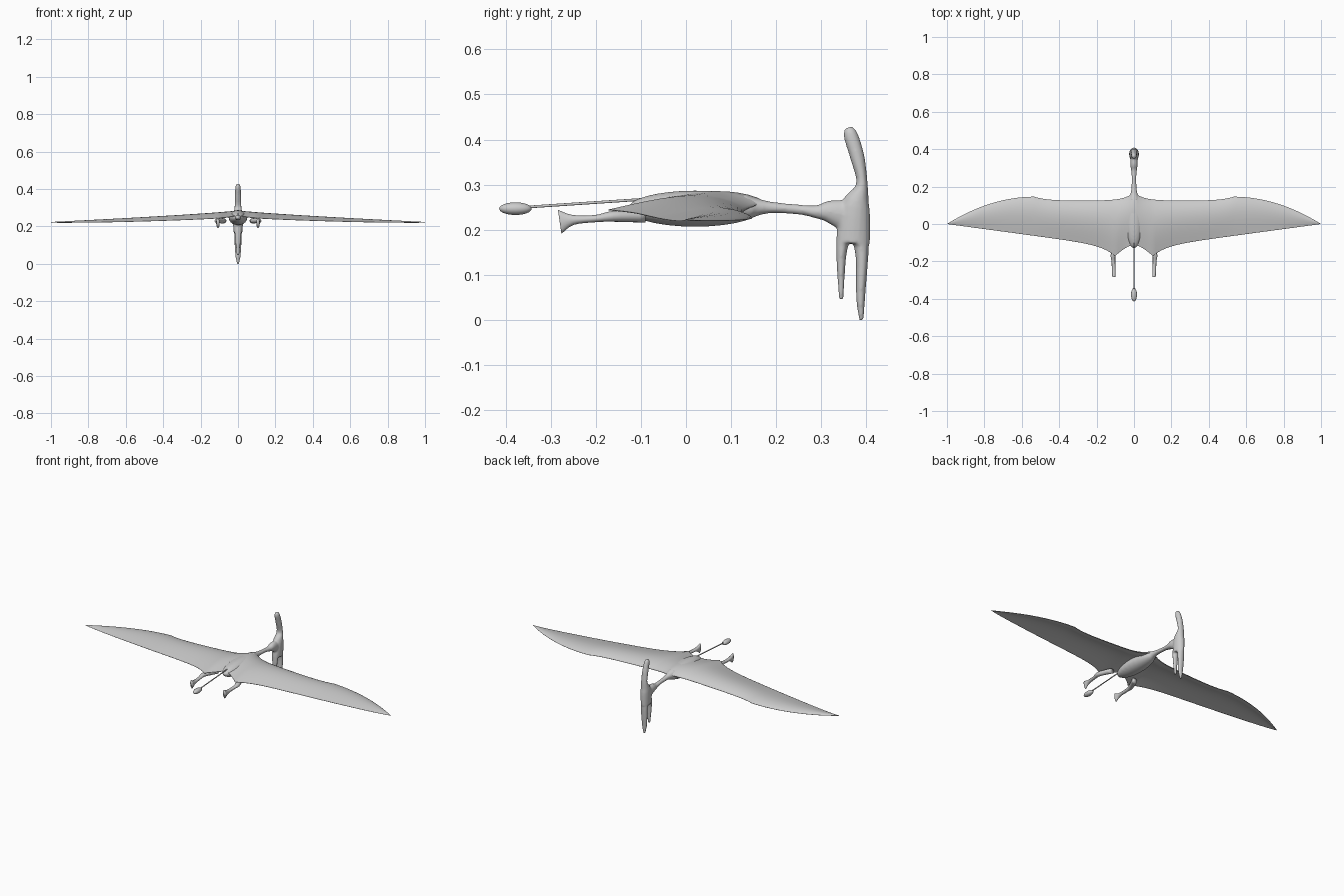
import bpy, bmesh, math
from mathutils import Vector, Matrix

default_cube = bpy.data.objects.get("Cube")
if default_cube:
    bpy.data.objects.remove(default_cube, do_unlink=True)

grey = bpy.data.materials.new("light_grey")
grey.use_nodes = True
grey.diffuse_color = (0.6, 0.6, 0.6, 1)
grey.node_tree.nodes["Principled BSDF"].inputs["Base Color"].default_value = grey.diffuse_color


def loft(bm, rings):
    """Skin a list of point rings and close both ends."""
    loops = [[bm.verts.new(point) for point in ring] for ring in rings]
    for near, far in zip(loops, loops[1:]):
        for i in range(len(near)):
            bm.faces.new((near[i - 1], near[i], far[i], far[i - 1]))
    bm.faces.new(loops[0])
    bm.faces.new(loops[-1])


def smooth_path(keys, steps=4):
    """Pass a smooth spline through the keys, radii included."""
    keys = [Vector(key) for key in keys]
    padded = [keys[0]] + keys + [keys[-1]]
    path = []
    for before, start, end, after in zip(padded, padded[1:], padded[2:], padded[3:]):
        for step in range(steps):
            t = step / steps
            slope_in, slope_out = (end - before) / 2, (after - start) / 2
            blend = t * t * (3 - 2 * t)
            path.append(start.lerp(end, blend)
                        + slope_in * t * (1 - t) ** 2 - slope_out * t * t * (1 - t))
    return path + [keys[-1]]


def tube(bm, keys, sides=16):
    """Elliptical tube; each key is x, y, z, half width, half depth."""
    path = smooth_path(keys)
    centres = [Vector(key[:3]) for key in path]
    across = Vector((1, 0, 0))
    rings = []
    for i, (centre, key) in enumerate(zip(centres, path)):
        along = centres[min(i + 1, len(path) - 1)] - centres[max(i - 1, 0)]
        along.x = 0
        upright = along.normalized().cross(across)
        ring = []
        for side in range(sides):
            angle = math.tau * side / sides
            ring.append(centre + across * key[3] * math.cos(angle)
                        + upright * key[4] * math.sin(angle))
        rings.append(ring)
    loft(bm, rings)


def central_tube(bm, keys):
    """Tube on the middle plane; each key is y, z, half width, half depth."""
    tube(bm, [(0, *key) for key in keys])


def ellipsoid(bm, centre, radii):
    placement = Matrix.Translation(centre) @ Matrix.Diagonal((*radii, 1))
    bmesh.ops.create_uvsphere(bm, u_segments=24, v_segments=16, radius=1, matrix=placement)


def finish(name, bm, mirror=False):
    """Turn the bmesh into a smooth grey object, optionally mirrored."""
    bmesh.ops.recalc_face_normals(bm, faces=bm.faces)
    for face in bm.faces:
        face.smooth = True
    mesh = bpy.data.meshes.new(name)
    bm.to_mesh(mesh)
    bm.free()
    mesh.materials.append(grey)
    part = bpy.data.objects.new(name, mesh)
    bpy.context.collection.objects.link(part)
    if mirror:
        part.modifiers.new("mirror", 'MIRROR')
    return part


# Body, neck, head crest and both jaws, fused into one skin
bm = bmesh.new()
ellipsoid(bm, (0, 0.02, 0.247), (0.05, 0.15, 0.04))
neck = [(0.13, 0.25, 0.03, 0.03), (0.18, 0.25, 0.015, 0.014), (0.25, 0.245, 0.012, 0.011),
        (0.29, 0.24, 0.016, 0.015), (0.32, 0.24, 0.02, 0.026), (0.36, 0.23, 0.02, 0.036)]
crest_and_skull = [(0.36, 0.427, 0.008, 0.008), (0.365, 0.41, 0.014, 0.016),
                   (0.38, 0.36, 0.017, 0.016), (0.39, 0.3, 0.019, 0.013),
                   (0.375, 0.25, 0.026, 0.033), (0.37, 0.17, 0.025, 0.038)]
upper_jaw = [(0.385, 0.19, 0.02, 0.02), (0.39, 0.14, 0.02, 0.014),
             (0.387, 0.05, 0.015, 0.01), (0.389, 0, 0.006, 0.005)]
lower_jaw = [(0.35, 0.19, 0.02, 0.016), (0.344, 0.14, 0.016, 0.011), (0.344, 0.045, 0.007, 0.005)]
for keys in (neck, crest_and_skull, upper_jaw, lower_jaw):
    central_tube(bm, keys)
body = finish("body_neck_and_head", bm)
fuse = body.modifiers.new("fuse", 'REMESH')
fuse.mode = 'VOXEL'
fuse.voxel_size = 0.004
fuse.use_smooth_shade = True
soften = body.modifiers.new("soften", 'SMOOTH')
soften.iterations = 5


# Wing outline: the leading edge swells to a wrist, then sweeps back to the tip
WRIST = 0.53
LEG_ROOT = 0.1


def leading_edge(x):
    if x > WRIST:
        return 0.146 * (1 - ((x - WRIST) / (1 - WRIST)) ** 2)
    return 0.125 + 0.045 * math.exp(-x / 0.05) + 0.02 * (x / WRIST) ** 8


def trailing_edge(x):
    if x < LEG_ROOT:
        return -0.11 - 0.06 * (x / LEG_ROOT) ** 1.5
    return -0.135 * (1 - x) - 0.05 * math.exp((LEG_ROOT - x) / 0.07)


def wing_section(x, steps=14):
    """Arched airfoil: stout arm in front, thin membrane behind."""
    lead, trail = leading_edge(x), trailing_edge(x)
    crown = 0.286 - 0.062 * x ** 0.8
    arch = 0.034 * (1 - x) ** 0.6 * (1 - 0.35 * math.exp(-x / 0.04))
    thickness = 0.002 + 0.016 * math.sqrt(1 - x) + 0.014 * math.exp(-x / 0.06)
    upper, lower = [], []
    for step in range(steps + 1):
        t = (1 - math.cos(math.pi * step / steps)) / 2
        y = lead + (trail - lead) * t
        z = crown - arch * (1 - math.sin(math.pi * t ** 0.7))
        depth = thickness * (0.1 + min(1, t * 8) * (1 - t))
        upper.append((x, y, z))
        lower.append((x, y, z - depth))
    return upper + lower[::-1]


bm = bmesh.new()
SPANS = 60
loft(bm, [wing_section(span / SPANS) for span in range(SPANS + 1)])
# Leave the root open so both halves meet cleanly
root = [face for face in bm.faces if max(v.co.x for v in face.verts) == 0]
bmesh.ops.delete(bm, geom=root, context='FACES_ONLY')
finish("wings", bm, mirror=True)

# Thin tail cord with a vane at its end
bm = bmesh.new()
central_tube(bm, [(-0.09, 0.268, 0.003, 0.003), (-0.36, 0.25, 0.003, 0.003)])
ellipsoid(bm, (0, -0.378, 0.247), (0.016, 0.036, 0.014))
finish("tail", bm)

# Hind legs with flared feet
bm = bmesh.new()
tube(bm, [(0.08, -0.09, 0.23, 0.018, 0.014), (0.11, -0.16, 0.23, 0.014, 0.012),
          (0.11, -0.2, 0.225, 0.01, 0.008), (0.108, -0.25, 0.222, 0.01, 0.011),
          (0.107, -0.28, 0.218, 0.009, 0.027)])
finish("hind_legs", bm, mirror=True)
